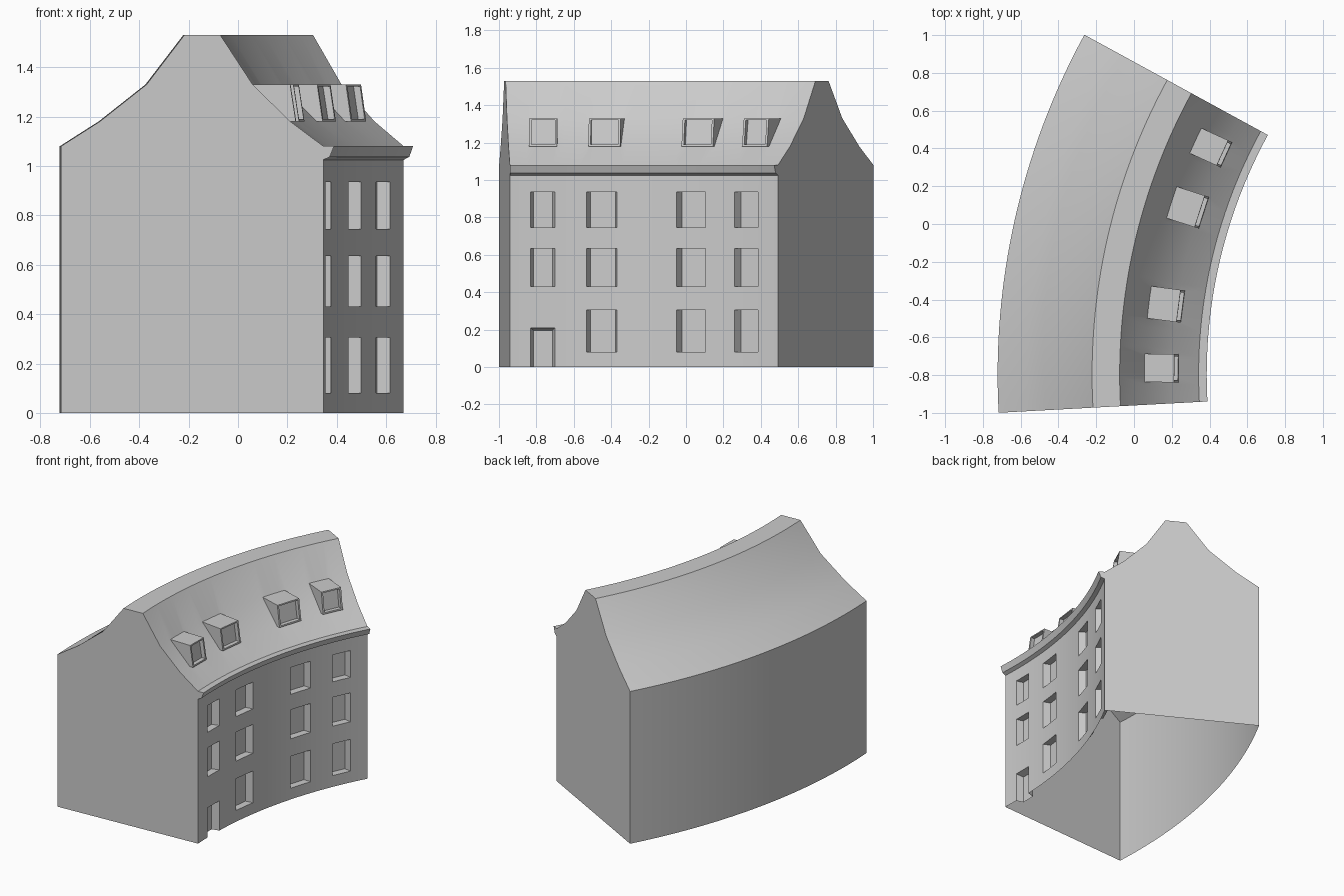
import bpy, bmesh, math

if "Cube" in bpy.data.objects:
    bpy.data.objects.remove(bpy.data.objects["Cube"])

CX, CY = 3.03, -0.797                    # centre of the curved terrace
A0, A1, SEG = math.radians(-3.09), math.radians(28.65), 32
R_WALL, R_BACK = 2.688, 3.752


def place(a, r, t, z):
    """Point at angle a, radius r, sideways offset t, height z."""
    return (CX - r * math.cos(a) + t * math.sin(a),
            CY + r * math.sin(a) + t * math.cos(a), z)


def make_object(name, bm):
    bmesh.ops.recalc_face_normals(bm, faces=bm.faces)
    me = bpy.data.meshes.new(name)
    bm.to_mesh(me)
    bm.free()
    ob = bpy.data.objects.new(name, me)
    bpy.context.collection.objects.link(ob)
    return ob


def add_block(bm, deg, front, back):
    """Hexahedron; front/back = (r_bottom, r_top, half_width, z0, z1)."""
    a = math.radians(deg)
    rings = []
    for r0, r1, w, z0, z1 in (front, back):
        rings.append([bm.verts.new(place(a, r, t, z)) for r, t, z in
                      ((r0, -w, z0), (r0, w, z0), (r1, w, z1), (r1, -w, z1))])
    f, b = rings
    bm.faces.new(f)
    bm.faces.new(b[::-1])
    for i in range(4):
        j = (i + 1) % 4
        bm.faces.new((f[i], b[i], b[j], f[j]))


def boolean(target, tool, op):
    tool.hide_render = True
    m = target.modifiers.new(op, 'BOOLEAN')
    m.object, m.operation, m.solver = tool, op, 'EXACT'
    bpy.context.view_layer.objects.active = target
    bpy.ops.object.modifier_apply(modifier=m.name)
    bpy.data.objects.remove(tool)


# Body: wall, cornice and roof cross-section (radius, height) swept on the arc
profile = [(R_WALL, 0), (R_WALL, 1.025), (2.662, 1.037), (2.645, 1.08),
           (2.688, 1.08), (2.822, 1.18), (2.975, 1.33), (3.106, 1.53),
           (3.252, 1.53), (3.405, 1.33), (3.595, 1.18), (R_BACK, 1.08),
           (R_BACK, 0)]
bm = bmesh.new()
rings = []
for i in range(SEG + 1):
    a = A0 + (A1 - A0) * i / SEG
    rings.append([bm.verts.new(place(a, r, 0, z)) for r, z in profile])
n = len(profile)
for p, q in zip(rings, rings[1:]):
    for i in range(n):
        j = (i + 1) % n
        bm.faces.new((p[i], p[j], q[j], q[i]))
bm.faces.new(rings[0][::-1])
bm.faces.new(rings[-1])
house = make_object("curved_house", bm)

# Bays: (angle in degrees, window width, dormer width)
bays = [(0.68, 0.13, 0.15), (7.4, 0.163, 0.172),
        (17.85, 0.163, 0.176), (24.6, 0.137, 0.147)]
rows = [(0.08, 0.305), (0.43, 0.635), (0.745, 0.935)]

# Dormer boxes on the street side of the roof
bm = bmesh.new()
for deg, _, w in bays:
    add_block(bm, deg, (2.795, 2.818, w / 2, 1.18, 1.33),
              (3.0, 3.0, w / 2, 1.18, 1.33))
boolean(house, make_object("dormers", bm), 'UNION')

# Recesses: splayed windows, door, dormer windows
bm = bmesh.new()
D, S = 0.05, 0.014
for k, (deg, w, dw) in enumerate(bays):
    for row, (z0, z1) in enumerate(rows):
        if k == 0 and row == 0:          # door takes this place
            s = 0.014
            add_block(bm, deg, (R_WALL - D, R_WALL - D, w / 2 + s, -0.1, 0.21 + s),
                      (R_WALL + D, R_WALL + D, w / 2 - s, -0.1, 0.21 - s))
            continue
        add_block(bm, deg, (R_WALL - D, R_WALL - D, w / 2 + S, z0, z1),
                  (R_WALL + D, R_WALL + D, w / 2 - S, z0, z1))
    g = dw / 2 - 0.012
    add_block(bm, deg, (2.75, 2.77, g, 1.19, 1.321),
              (2.825, 2.846, g, 1.19, 1.321))
boolean(house, make_object("recesses", bm), 'DIFFERENCE')

# Open underside
bm = bmesh.new()
bm.from_mesh(house.data)
floor = [f for f in bm.faces if all(abs(v.co.z) < 1e-4 for v in f.verts)]
bmesh.ops.delete(bm, geom=floor, context='FACES')
bm.to_mesh(house.data)
bm.free()

# Soft roof and curved walls, crisp edges
bpy.ops.object.select_all(action='DESELECT')
house.select_set(True)
bpy.context.view_layer.objects.active = house
bpy.ops.object.shade_smooth_by_angle(angle=math.radians(35))
